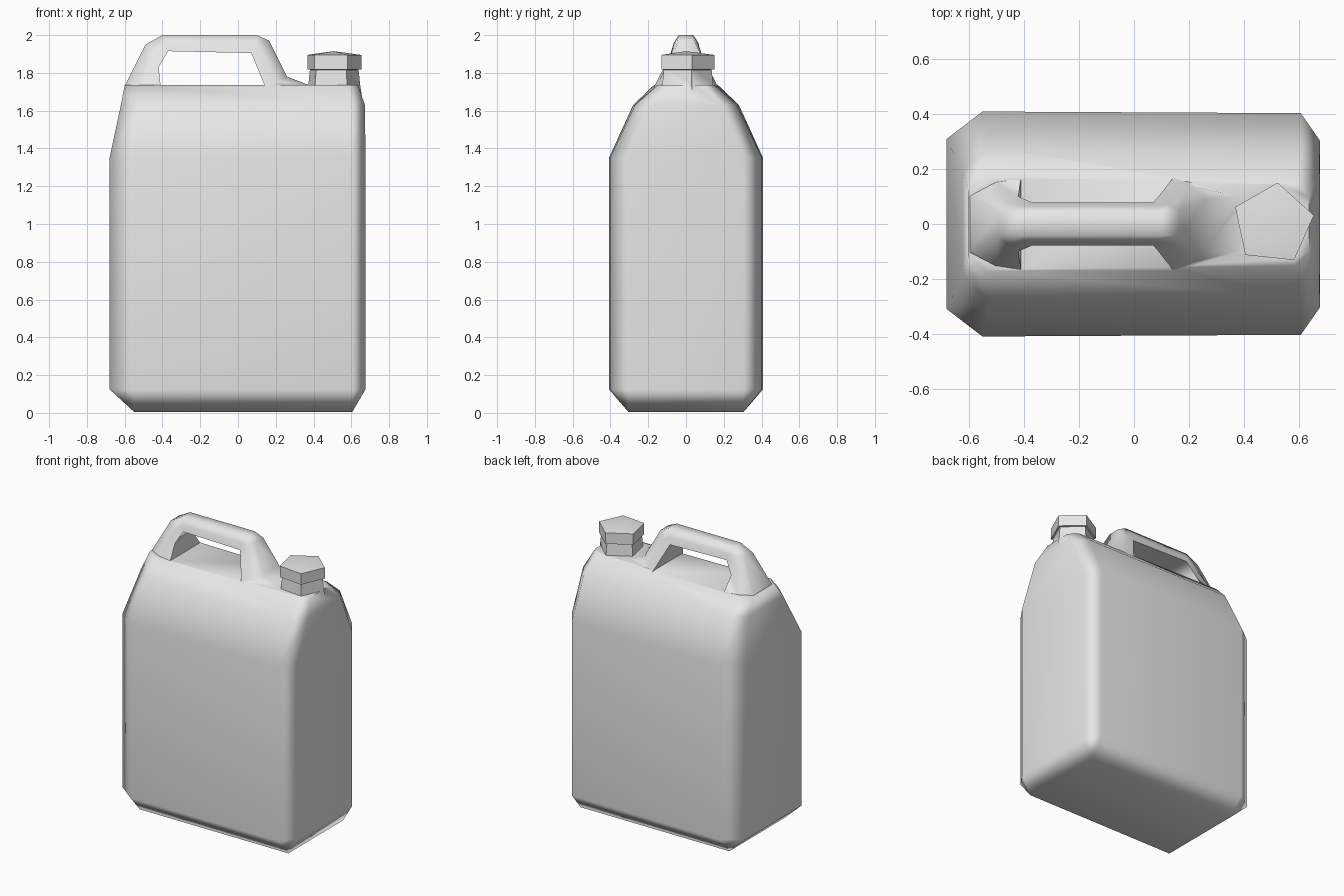
import bpy, bmesh
from math import sin, cos, radians, tau

if "Cube" in bpy.data.objects:
    bpy.data.objects.remove(bpy.data.objects["Cube"])

plastic = bpy.data.materials.new("grey plastic")
plastic.use_nodes = True
plastic.diffuse_color = (0.8, 0.8, 0.8, 1)
plastic.node_tree.nodes["Principled BSDF"].inputs["Base Color"].default_value = (0.8, 0.8, 0.8, 1)


def loft(name, rings):
    """Skin a list of equal-length rings and close both ends."""
    bm = bmesh.new()
    loops = [[bm.verts.new(p) for p in ring] for ring in rings]
    n = len(loops[0])
    for a, b in zip(loops, loops[1:]):
        for i in range(n):
            j = (i + 1) % n
            bm.faces.new((a[i], a[j], b[j], b[i]))
    bm.faces.new(loops[0])
    bm.faces.new(loops[-1])
    bmesh.ops.remove_doubles(bm, verts=bm.verts[:], dist=0.0005)
    bmesh.ops.recalc_face_normals(bm, faces=bm.faces[:])
    mesh = bpy.data.meshes.new(name)
    bm.to_mesh(mesh)
    bm.free()
    mesh.materials.append(plastic)
    obj = bpy.data.objects.new(name, mesh)
    bpy.context.collection.objects.link(obj)
    return obj


def smooth(obj, angle):
    bpy.ops.object.select_all(action="DESELECT")
    obj.select_set(True)
    bpy.context.view_layer.objects.active = obj
    bpy.ops.object.shade_smooth_by_angle(angle=radians(angle))


def body_ring(z, left, right, yl, yr, cl, cr, cy):
    """Rectangle with chamfered corners; cl, cr and cy are the chamfer sizes."""
    half = [(right, yr - cy), (right - cr, yr), (left + cl, yl), (left, yl - cy)]
    return [(x, y, z) for x, y in half] + [(x, -y, z) for x, y in reversed(half)]


def handle_ring(outer, inner, wo, wm, wi):
    """Six-sided handle section between an outer and an inner profile point."""
    mid = [(a + b) / 2 for a, b in zip(outer, inner)]
    half = [(outer, wo), (mid, wm), (inner, wi)]
    return ([(p[0], w, p[1]) for p, w in half]
            + [(p[0], -w, p[1]) for p, w in reversed(half)])


def pentagon(z, r):
    return [(0.505 + r * cos(radians(12) + i * tau / 5),
             r * sin(radians(12) + i * tau / 5), z) for i in range(5)]


# Tank with chamfered edges and sloping shoulders
body = loft("canister_body", [
    body_ring(0.005, -0.55, 0.605, 0.305, 0.305, 0, 0, 0),
    body_ring(0.125, -0.68, 0.675, 0.408, 0.402, 0.13, 0.07, 0.10),
    body_ring(1.35, -0.68, 0.675, 0.408, 0.402, 0.13, 0.07, 0.10),
    body_ring(1.63, -0.62, 0.672, 0.28, 0.27, 0.10, 0.07, 0.09),
    body_ring(1.735, -0.60, 0.635, 0.17, 0.15, 0.06, 0.05, 0.05)])

# Grip arch whose legs flare into the tank
handle = loft("handle", [
    handle_ring(*s) for s in [
        ((-0.60, 1.64), (-0.40, 1.64), 0.13, 0.21, 0.21),
        ((-0.595, 1.74), (-0.41, 1.735), 0.10, 0.15, 0.165),
        ((-0.49, 1.95), (-0.42, 1.83), 0.045, 0.075, 0.10),
        ((-0.40, 2.0), (-0.37, 1.915), 0.04, 0.065, 0.078),
        ((0.10, 2.0), (0.07, 1.905), 0.04, 0.065, 0.078),
        ((0.165, 1.97), (0.085, 1.87), 0.045, 0.07, 0.095),
        ((0.26, 1.78), (0.14, 1.735), 0.09, 0.14, 0.165),
        ((0.39, 1.73), (0.16, 1.66), 0.10, 0.16, 0.20)]])

# Spout under the cap
neck = loft("neck", [pentagon(1.64, 0.16), pentagon(1.735, 0.145), pentagon(1.83, 0.135)])

for part in (handle, neck):
    mod = body.modifiers.new("join_" + part.name, "BOOLEAN")
    mod.operation = "UNION"
    mod.solver = "EXACT"
    mod.object = part
dg = bpy.context.evaluated_depsgraph_get()
joined = bpy.data.meshes.new_from_object(body.evaluated_get(dg))
body.modifiers.clear()
body.data = joined
for part in (handle, neck):
    bpy.data.objects.remove(part)
smooth(body, 62)
weighted = body.modifiers.new("even_shading", "WEIGHTED_NORMAL")
weighted.keep_sharp = True

# Five-sided screw cap with a shallow domed top
cap = loft("screw_cap", [pentagon(1.815, 0.12), pentagon(1.818, 0.151),
                         pentagon(1.895, 0.151), pentagon(1.915, 0.0)])
smooth(cap, 50)
